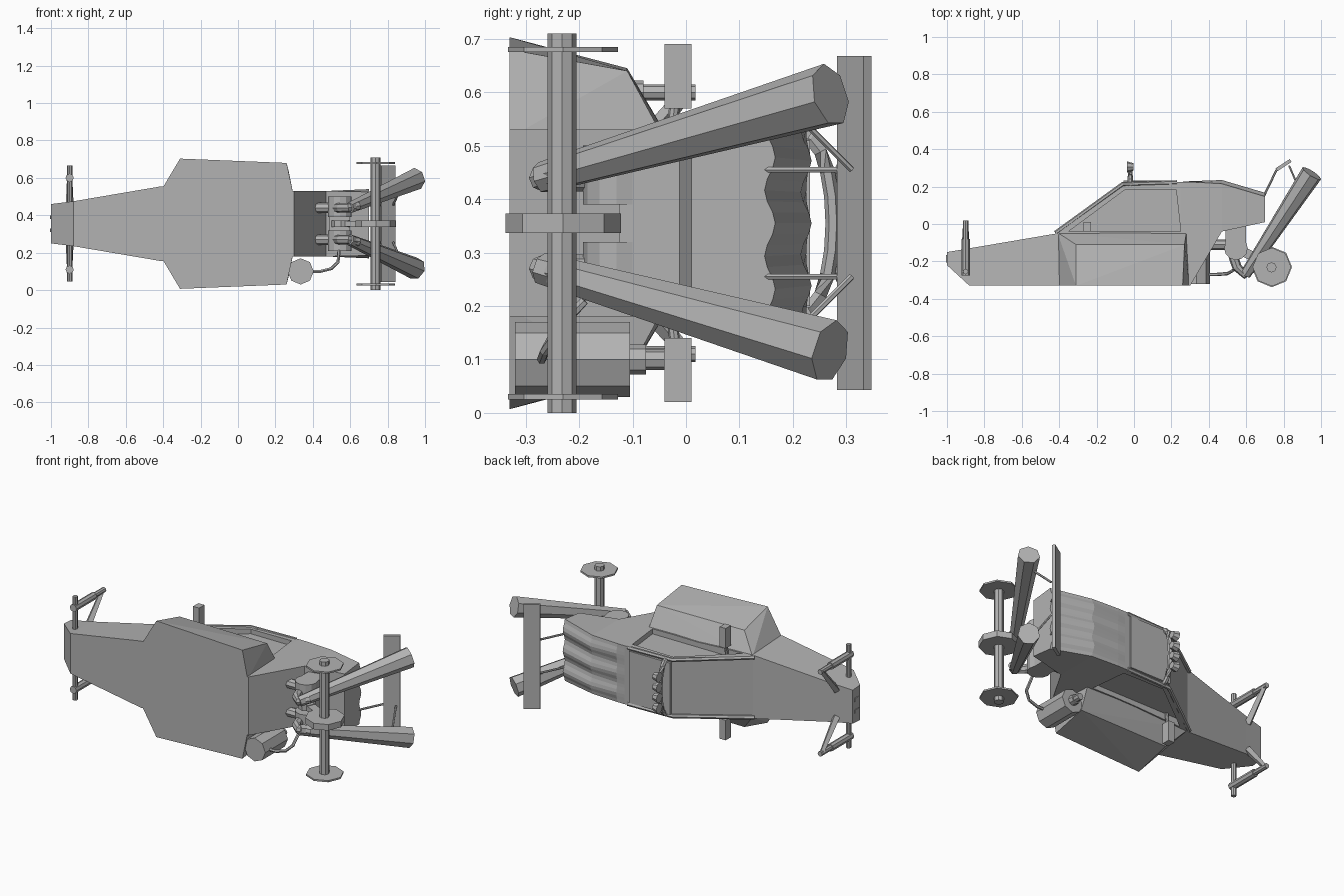
import bpy, bmesh, math
from mathutils import Vector, Matrix

if "Cube" in bpy.data.objects:
    bpy.data.objects.remove(bpy.data.objects["Cube"], do_unlink=True)

MID = 0.355  # z of the chassis centre plane
SIDES = ((1, "upper"), (-1, "lower"))

grey = bpy.data.materials.new("plain grey")
grey.use_nodes = True
grey.diffuse_color = (0.45, 0.45, 0.45, 1)
grey.node_tree.nodes["Principled BSDF"].inputs["Base Color"].default_value = (0.45, 0.45, 0.45, 1)


def finish(name, bm):
    bmesh.ops.recalc_face_normals(bm, faces=bm.faces)
    mesh = bpy.data.meshes.new(name)
    bm.to_mesh(mesh)
    bm.free()
    mesh.materials.append(grey)
    ob = bpy.data.objects.new(name, mesh)
    bpy.context.scene.collection.objects.link(ob)
    return ob


def P(x, y, h, s=1):
    """Point at offset h from the centre plane, on side s."""
    return Vector((x, y, MID + s * h))


def rod(name, a, b, r1, r2=None, sides=8):
    a, b = Vector(a), Vector(b)
    bm = bmesh.new()
    turn = (b - a).to_track_quat('Z', 'Y').to_matrix().to_4x4()
    bmesh.ops.create_cone(bm, cap_ends=True, segments=sides, radius1=r1,
                          radius2=r1 if r2 is None else r2, depth=(b - a).length,
                          matrix=Matrix.Translation((a + b) / 2) @ turn)
    return finish(name, bm)


def box(name, centre, size, angle=0):
    bm = bmesh.new()
    bmesh.ops.create_cube(bm, size=1, matrix=Matrix.Translation(centre)
                          @ Matrix.Rotation(angle, 4, 'Z') @ Matrix.Diagonal((*size, 1)))
    return finish(name, bm)


def hull(name, points):
    bm = bmesh.new()
    for p in points:
        bm.verts.new(p)
    bmesh.ops.convex_hull(bm, input=bm.verts)
    return finish(name, bm)


def prism(name, outline, z1, z2):
    bm = bmesh.new()
    low = [bm.verts.new((x, y, z1)) for x, y in outline]
    high = [bm.verts.new((x, y, z2)) for x, y in outline]
    bm.faces.new(low)
    bm.faces.new(high)
    for i in range(len(low)):
        j = (i + 1) % len(low)
        bm.faces.new((low[i], low[j], high[j], high[i]))
    return finish(name, bm)


def tube(name, points, radius, sides=6):
    """Bent tube swept through the points."""
    bm = bmesh.new()
    pts = [Vector(p) for p in points]
    rings = []
    for i, p in enumerate(pts):
        d = (pts[min(i + 1, len(pts) - 1)] - pts[max(i - 1, 0)]).normalized()
        ref = Vector((0, 0, 1)) if abs(d.z) < 0.9 else Vector((1, 0, 0))
        u = d.cross(ref).normalized()
        v = d.cross(u)
        rings.append([bm.verts.new(p + radius * (u * math.cos(t) + v * math.sin(t)))
                      for t in (math.tau * k / sides for k in range(sides))])
    for a, b in zip(rings, rings[1:]):
        for k in range(sides):
            m = (k + 1) % sides
            bm.faces.new((a[k], a[m], b[m], b[k]))
    bm.faces.new(rings[0])
    bm.faces.new(rings[-1])
    return finish(name, bm)


# Main body: x, floor y, top y, half width at floor, half width on top, ripple height
stations = [(-1, -.22, -.15, .105, .1, 0), (-.88, -.33, -.13, .12, .115, 0),
            (-.41, -.33, -.05, .2, .19, 0), (-.05, -.33, .215, .18, .172, 0),
            (.25, -.33, .225, .175, .175, 0), (.3, -.33, .227, .175, .175, .002),
            (.47, -.04, .225, .175, .175, .01), (.7, .01, .157, .17, .185, .01)]
bm = bmesh.new()
N = 18
rings = []
for x, low, top, wl, wt, ripple in stations:
    ring = [bm.verts.new(P(x, low, -wl)), bm.verts.new(P(x, low, wl))]
    for i in range(N + 1):
        t = 1 - 2 * i / N
        ring.append(bm.verts.new(P(x, top + ripple * math.cos(3 * math.pi * t), wt * t)))
    rings.append(ring)
for a, b in zip(rings, rings[1:]):
    for i in range(len(a)):
        j = (i + 1) % len(a)
        bm.faces.new((a[i], a[j], b[j], b[i]))
bm.faces.new(rings[0])
bm.faces.new(rings[-1])
body = finish("body", bm)

window = [(-.35, -.04), (-.045, .185), (.225, .185), (.25, -.04)]
for s, side in SIDES:
    # Recessed side window
    cutter = prism(side + "_window_cutter", window, MID + s * .145, MID + s * .3)
    cutter.hide_render = True
    cutter.hide_set(True)
    cut = body.modifiers.new("window", 'BOOLEAN')
    cut.object = cutter
    cut.solver = 'EXACT'

    # Side pod and cabin frame bar
    hull(side + "_side_pod", [P(x, y, h, s) for x, y, h in (
        (-.41, -.33, .18), (-.31, -.33, .348), (.26, -.33, .325), (.295, -.33, .16),
        (-.31, -.11, .29), (.27, -.11, .285), (-.41, -.045, .18), (.28, -.045, .165))])
    tube(side + "_cabin_bar", [P(-.42, -.048, .18, s), P(-.06, .213, .168, s), P(.23, .222, .168, s)], .012)

    # Mirror
    box(side + "_mirror", P(-.25, -.015, .275, s), (.04, .05, .12))
    rod(side + "_mirror_arm", P(-.25, -.03, .15, s), P(-.25, -.02, .23, s), .01)

    # Nose suspension
    rod(side + "_front_axle", P(-.9, -.255, .1, s), P(-.9, -.255, .31, s), .014)
    rod(side + "_front_shock", P(-.9, -.275, .245, s), P(-.9, -.08, .245, s), .022)
    rod(side + "_shock_rod", P(-.9, -.09, .245, s), P(-.9, .018, .245, s), .015)
    rod(side + "_shock_arm", P(-.9, -.14, .08, s), P(-.9, .005, .25, s), .022, .014, 4)
    box(side + "_nose_slot", P(-1.001, -.185, .035 * s), (.006, .04, .02))

    # Engine cylinders and exhaust
    rod(side + "_engine_case", P(.545, -.13, .035, s), P(.545, -.13, .145, s), .063, sides=12)
    rod(side + "_intake", P(.41, -.11, .085, s), P(.52, -.11, .085, s), .028)
    tube(side + "_exhaust_elbow", [P(.53, -.17, .085, s), P(.55, -.23, .085, s),
                                   P(.59, -.268, .085, s), P(.64, -.23, .097, s)], .026, 8)
    rod(side + "_exhaust", P(.595, -.27, .085, s), P(.95, .27, .24, s), .03, .06, 7)

    # Rear wing struts
    tube(side + "_wing_strut", [P(.69, .14, .1, s), P(.76, .285, .1, s), P(.8, .312, .1, s)], .006)
    rod(side + "_wing_brace", P(.88, .195, .215, s), P(.83, .31, .1, s), .006, sides=6)

    # Brake disc
    rod(side + "_brake_disc", P(.737, -.23, .32, s), P(.737, -.23, .33, s), .103)

# Rear axle with drive gear
rod("rear_axle", P(.735, -.232, -.355), P(.735, -.232, .355), .027)
rod("drive_gear", P(.737, -.23, -.018), P(.737, -.23, .018), .108)
rod("drive_pinion", P(.55, -.13, -.018), P(.55, -.13, .018), .05)
box("gear_link", P(.64, -.175, 0), (.2, .05, .03), -.45)
box("engine_mount", P(.545, -.06, 0), (.11, .13, .29))

# Rear wing
box("rear_wing", P(.8, .315, 0), (.09, .018, .625), math.radians(33))

# Roof panel, light bar and lamps
box("roof_panel", P(.08, .225, 0), (.27, .014, .31))
arc = [P(-.02, .2 + .075 * math.sin(t) ** .7, -.165 * math.cos(t))
       for t in (math.pi * i / 10 + .0001 * (5 - i) for i in range(11))]
tube("light_bar", arc, .014)
for i in range(4):
    z = (i - 1.5) * .062
    rod("lamp_%d" % (i + 1), P(-.037, .305, z), P(-.003, .305, z), .03, .02, 8)

# Fuel canister with neck and hose
rod("fuel_canister", (.335, -.32, .1), (.335, -.105, .1), .07)
rod("canister_neck", (.335, -.11, .1), (.335, -.075, .1), .028)
rod("canister_cap", (.335, -.08, .1), (.335, -.04, .1), .02)
tube("fuel_hose", [(.39, -.27, .1), (.44, -.27, .1), (.5, -.265, .115),
                   (.535, -.245, .15), (.54, -.19, .21)], .009)
